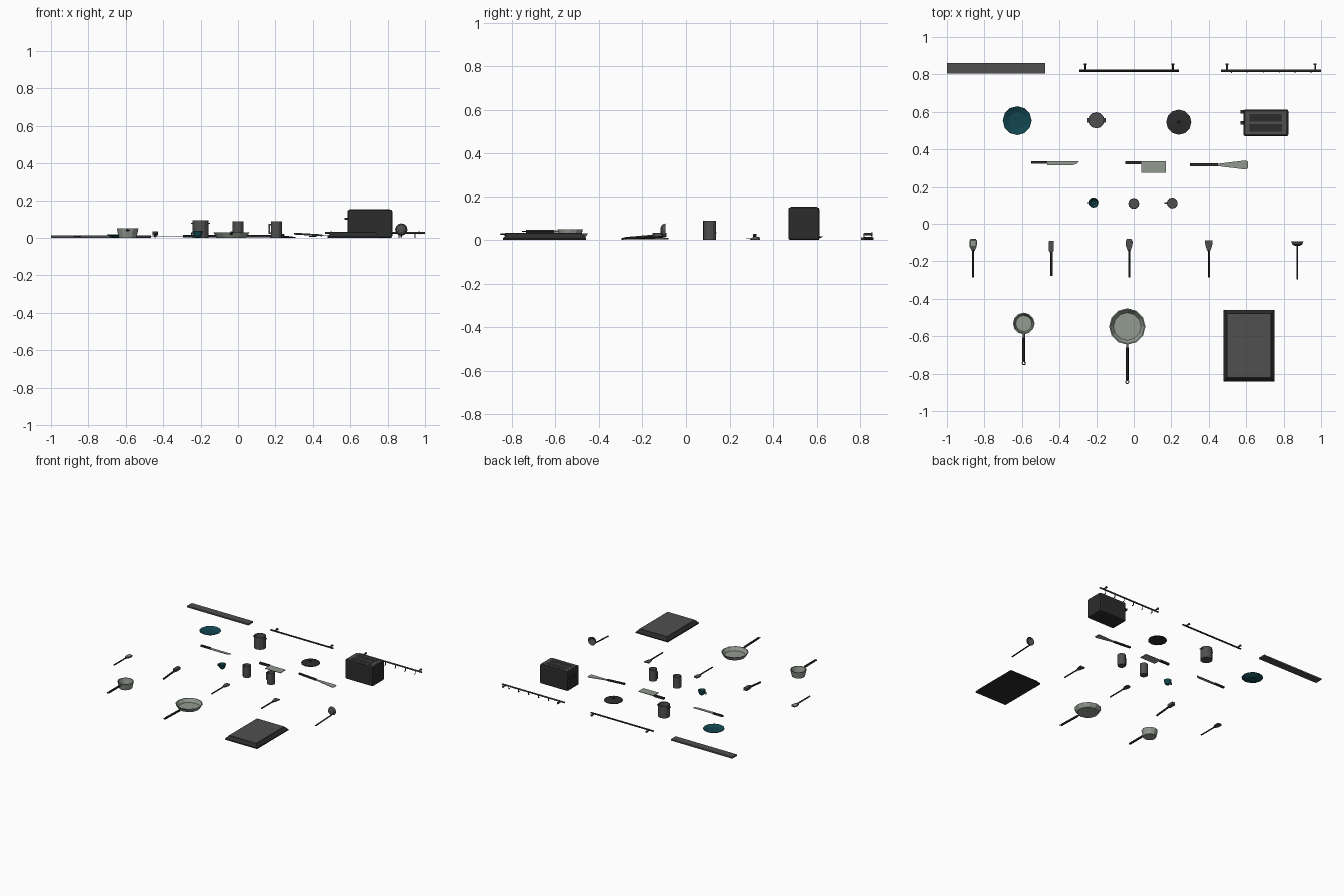
import bpy, bmesh, math
from mathutils import Vector

if "Cube" in bpy.data.objects:
    bpy.data.objects.remove(bpy.data.objects["Cube"])


def mat(name, r, g, b):
    m = bpy.data.materials.new(name)
    m.diffuse_color = (r, g, b, 1)
    m.use_nodes = True
    m.node_tree.nodes["Principled BSDF"].inputs["Base Color"].default_value = m.diffuse_color
    return m


GRAY = mat("mid gray", 0.08, 0.08, 0.08)
BLACK = mat("soft black", 0.025, 0.025, 0.025)
STEEL = mat("pale steel", 0.29, 0.325, 0.28)
TEAL = mat("deep teal", 0.006, 0.06, 0.08)


def finish(bm, name, m):
    bmesh.ops.recalc_face_normals(bm, faces=bm.faces)
    me = bpy.data.meshes.new(name)
    bm.to_mesh(me)
    bm.free()
    ob = bpy.data.objects.new(name, me)
    bpy.context.collection.objects.link(ob)
    me.materials.append(m)
    return ob


def box(name, x0, x1, y0, y1, z0, z1, m):
    return prism(name, [(x0, y0), (x1, y0), (x1, y1), (x0, y1)], z0, z1, m)


def prism(name, pts, z0, z1, m):
    bm = bmesh.new()
    lo = [bm.verts.new((x, y, z0)) for x, y in pts]
    hi = [bm.verts.new((x, y, z1)) for x, y in pts]
    bm.faces.new(lo)
    bm.faces.new(hi)
    for i in range(len(pts)):
        j = (i + 1) % len(pts)
        bm.faces.new((lo[i], lo[j], hi[j], hi[i]))
    return finish(bm, name, m)


def lathe(name, profile, center, m, n=12):
    """Spin (radius, height) points about z; the ends are capped."""
    bm = bmesh.new()
    rings = []
    for r, z in profile:
        rings.append([bm.verts.new((r * math.cos(math.tau * i / n),
                                    r * math.sin(math.tau * i / n), z)) for i in range(n)])
    for a, b in zip(rings, rings[1:]):
        for i in range(n):
            j = (i + 1) % n
            bm.faces.new((a[i], a[j], b[j], b[i]))
    bm.faces.new(rings[0])
    bm.faces.new(rings[-1])
    ob = finish(bm, name, m)
    ob.location = center
    return ob


def rod(name, a, b, w, m, n=6):
    a, b = Vector(a), Vector(b)
    ob = lathe(name, [(w, 0), (w, (b - a).length)], a, m, n)
    ob.rotation_euler = (b - a).to_track_quat('Z', 'Y').to_euler()
    return ob


def ring(name, center, R, r, m, upright=False):
    bpy.ops.mesh.primitive_torus_add(location=center, major_radius=R, minor_radius=r,
                                     major_segments=10, minor_segments=5,
                                     rotation=(math.pi / 2 if upright else 0, 0, 0))
    ob = bpy.context.object
    ob.name = name
    ob.data.materials.append(m)


def vessel(name, r, h, center, m, t=0.004):
    return lathe(name, [(r, 0), (r, h), (r - t, h), (r - t, t)], center, m)


def side_handle(name, x, x_out, y, z0, z1, m, w=0.004):
    """Square grip: two stubs and an upright."""
    a, b = sorted((x, x_out))
    box(name + "_lower", a, b, y - w, y + w, z0, z0 + 2 * w, m)
    box(name + "_upper", a, b, y - w, y + w, z1 - 2 * w, z1, m)
    o = x_out + (w if x_out < x else -w)
    box(name + "_grip", o - w, o + w, y - w, y + w, z0, z1, m)


# Wall shelf and two rails
box("shelf", -1.0, -0.475, 0.805, 0.862, 0, 0.012, GRAY)
for name, x0, x1, z, m in (("plain_rail", -0.295, 0.24, 0.009, BLACK),
                           ("hook_rail", 0.465, 1.0, 0.027, GRAY)):
    rod(name, (x0, 0.82, z), (x1, 0.82, z), 0.006, m, 8)
    for x in (x0 + 0.033, x1 - 0.031):
        rod(name + "_bracket", (x, 0.82, z), (x, 0.855, z), 0.005, m, 8)
        rod(name + "_wall_plate", (x, 0.851, z), (x, 0.858, z), 0.008, m, 8)
for i in range(6):
    x = 0.521 + i * 0.085
    box("hook_stem", x - 0.002, x + 0.002, 0.816, 0.82, 0.002, 0.025, GRAY)
    box("hook_tip", x - 0.002, x + 0.002, 0.806, 0.82, 0, 0.004, GRAY)

# Plate
lathe("plate", [(0.045, 0), (0.077, 0.016), (0.076, 0.018), (0.045, 0.005)],
      (-0.625, 0.553, 0), TEAL)

# Stock pot with two handles
vessel("stock_pot", 0.043, 0.092, (-0.2, 0.555, 0), GRAY)
for s in (-1, 1):
    box("stock_pot_handle", -0.2 + s * 0.045 - 0.006, -0.2 + s * 0.045 + 0.006,
        0.542, 0.568, 0.074, 0.08, GRAY)

# Lid with knob
lathe("lid", [(0.067, 0), (0.067, 0.004), (0.02, 0.011), (0.008, 0.012)],
      (0.24, 0.545, 0), BLACK)
lathe("lid_knob", [(0.004, 0.01), (0.008, 0.017), (0.006, 0.02)], (0.24, 0.545, 0), BLACK, 8)

# Toaster
body = box("toaster_body", 0.585, 0.825, 0.47, 0.613, 0, 0.15, BLACK)
bev = body.modifiers.new("soft_edges", 'BEVEL')
bev.width, bev.segments = 0.01, 2
box("toaster_top", 0.597, 0.813, 0.482, 0.601, 0.148, 0.1515, GRAY)
for y in (0.515, 0.568):
    box("toaster_slot", 0.617, 0.79, y - 0.02, y + 0.02, 0.149, 0.1525, BLACK)
for y in (0.541, 0.6):
    box("toaster_lever", 0.57, 0.588, y - 0.01, y + 0.01, 0.095, 0.107, BLACK)

# Kitchen knife, cleaver and long turner
box("knife_handle", -0.55, -0.465, 0.324, 0.338, 0, 0.012, BLACK)
prism("knife_blade", [(-0.465, 0.338), (-0.295, 0.338), (-0.305, 0.325), (-0.325, 0.316),
                      (-0.465, 0.316)], 0.004, 0.008, STEEL)
box("cleaver_handle", -0.045, 0.04, 0.322, 0.338, 0, 0.014, BLACK)
box("cleaver_blade", 0.04, 0.172, 0.275, 0.338, 0.005, 0.009, STEEL)
handle = box("turner_handle", -0.075, 0.075, -0.008, 0.008, -0.005, 0.005, BLACK)
handle.location, handle.rotation_euler = (0.375, 0.317, 0.018), (0, 0.06, 0)
blade = prism("turner_blade", [(0, -0.006), (0.15, -0.024), (0.163, -0.018), (0.163, 0.018),
                               (0.15, 0.024), (0, 0.006)], -0.002, 0.002, STEEL)
blade.location, blade.rotation_euler = (0.446, 0.317, 0.013), (0, 0.06, 0)

# Teacup, tumbler and mug
lathe("teacup", [(0.012, 0), (0.022, 0.012), (0.027, 0.036), (0.024, 0.036), (0.019, 0.013),
                 (0.01, 0.004)], (-0.215, 0.113, 0), TEAL)
side_handle("teacup_handle", -0.236, -0.252, 0.113, 0.012, 0.03, TEAL, 0.0025)
vessel("tumbler", 0.029, 0.088, (0, 0.108, 0), GRAY)
vessel("mug", 0.029, 0.088, (0.205, 0.11, 0), GRAY)
side_handle("mug_handle", 0.178, 0.164, 0.11, 0.02, 0.075, GRAY)

# Hand utensils: outlines are half-widths along y, mirrored in x
HEADS = {
    "slotted_spoon": (-0.86, [(0.013, -0.08), (0.02, -0.09), (0.019, -0.12), (0.008, -0.145)], 0.004),
    "scoop": (-0.443, [(0.012, -0.09), (0.014, -0.1), (0.013, -0.145), (0.007, -0.153)], 0.004),
    "spoon": (-0.025, [(0.011, -0.08), (0.019, -0.092), (0.018, -0.115), (0.007, -0.145)], 0.004),
    "spatula": (0.4, [(0.019, -0.087), (0.021, -0.1), (0.015, -0.125), (0.006, -0.148)], 0.004),
}
for name, (cx, half, rr) in HEADS.items():
    pts = [(cx + w, y) for w, y in half] + [(cx - w, y) for w, y in reversed(half)]
    tall = name == "scoop"
    prism(name + "_head", pts, 0.014 if tall else 0.004, 0.034 if tall else 0.01, GRAY)
    rod(name + "_handle", (cx, -0.287 if not tall else -0.278, 0.008),
        (cx, -0.14, 0.02 if tall else 0.008), 0.007 if tall else 0.005, BLACK)
prism("slotted_spoon_inset", [(-0.873, -0.09), (-0.847, -0.09), (-0.849, -0.118),
                              (-0.871, -0.118)], 0.009, 0.011, STEEL)

# Ladle lying down, bowl opening to the back
bowl = lathe("ladle_bowl", [(0.012, 0), (0.026, 0.008), (0.033, 0.024), (0.03, 0.024),
                            (0.023, 0.011), (0.01, 0.004)], (0.873, -0.118, 0.044), GRAY)
bowl.rotation_euler = (-math.pi / 2, 0, 0)
rod("ladle_handle", (0.873, -0.297, 0.006), (0.873, -0.104, 0.015), 0.005, BLACK)

# Saucepan and frying pan with hanging rings
for name, c, r, rb, h, y_end, z0, z1 in (
        ("saucepan", (-0.59, -0.532, 0), 0.058, 0.047, 0.05, -0.755, 0.04, 0.04),
        ("frying_pan", (-0.035, -0.548, 0), 0.097, 0.078, 0.03, -0.855, 0.022, 0.027)):
    lathe(name, [(rb, 0), (r, h), (r - 0.006, h), (rb - 0.004, 0.005)], c, STEEL)
    y0 = c[1] - r + 0.004
    rod(name + "_neck", (c[0], y0, z0), (c[0], y0 - 0.025, z0), 0.006, STEEL)
    rod(name + "_handle", (c[0], y0 - 0.02, z0), (c[0], y_end + 0.02, z1), 0.008, BLACK)
    ring(name + "_hanging_ring", (c[0], y_end + 0.011, z1), 0.008, 0.003, BLACK)

# Carving board: black bevelled base with gray top
bm = bmesh.new()
bmesh.ops.create_cube(bm, size=1)
for v in bm.verts:
    top = v.co.z > 0
    v.co = (v.co.x * (0.236 if top else 0.274), v.co.y * (0.344 if top else 0.382),
            0.03 if top else 0.008)
base_face = [f for f in bm.faces if f.calc_center_median().z < 0.009]
low = bmesh.ops.extrude_face_region(bm, geom=base_face)
for v in low["geom"]:
    if isinstance(v, bmesh.types.BMVert):
        v.co.z = 0
bmesh.ops.delete(bm, geom=base_face, context='FACES_ONLY')
board = finish(bm, "carving_board", BLACK)
board.location = (0.615, -0.65, 0)
box("carving_board_top", 0.499, 0.731, -0.82, -0.48, 0.029, 0.032, GRAY)
